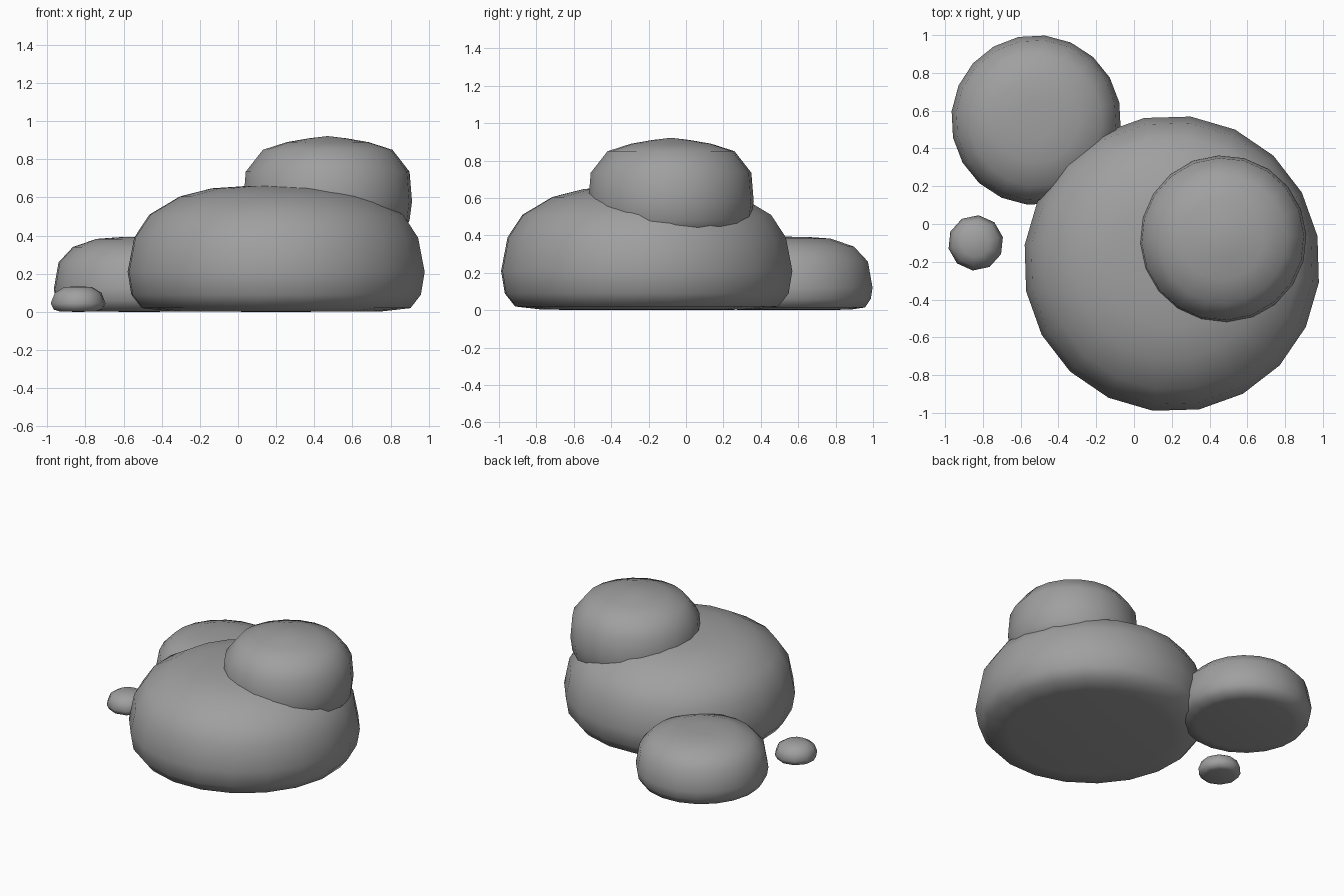
import bpy, bmesh, math

if "Cube" in bpy.data.objects:
    bpy.data.objects.remove(bpy.data.objects["Cube"], do_unlink=True)

stone = bpy.data.materials.new("stone_grey")
stone.use_nodes = True
grey = (0.35, 0.35, 0.35, 1)
stone.diffuse_color = grey
stone.node_tree.nodes["Principled BSDF"].inputs["Base Color"].default_value = grey


def boulder(name, centre, profile, sides, turn, depth=1.0):
    """Revolve (radius, height) pairs, closed by a pole at both ends."""
    bm = bmesh.new()
    rings = []
    for r, z in profile[1:-1]:
        rings.append([bm.verts.new((r * math.cos(a), depth * r * math.sin(a), z))
                      for a in (math.radians(turn) + math.tau * i / sides for i in range(sides))])
    bottom = bm.verts.new((0, 0, profile[0][1]))
    top = bm.verts.new((0, 0, profile[-1][1]))
    for i in range(sides):
        j = (i + 1) % sides
        bm.faces.new((bottom, rings[0][j], rings[0][i]))
        bm.faces.new((top, rings[-1][i], rings[-1][j]))
        for lo, hi in zip(rings, rings[1:]):
            bm.faces.new((lo[i], lo[j], hi[j], hi[i]))
    for f in bm.faces:
        f.smooth = True
    mesh = bpy.data.meshes.new(name)
    bm.to_mesh(mesh)
    bm.free()
    mesh.materials.append(stone)
    ob = bpy.data.objects.new(name, mesh)
    ob.location = (*centre, 0)
    bpy.context.collection.objects.link(ob)


# Large base boulder
boulder("large_boulder", (0.2, -0.21),
        [(0, 0), (0.56, 0.003), (0.71, 0.02), (0.765, 0.09), (0.785, 0.21), (0.75, 0.39),
         (0.67, 0.51), (0.51, 0.605), (0.34, 0.648), (0.16, 0.66), (0, 0.662)], 20, 10.7)

# Boulder resting on top
boulder("top_boulder", (0.47, -0.08),
        [(0, 0.37), (0.3, 0.375), (0.39, 0.41), (0.43, 0.48), (0.443, 0.58), (0.43, 0.735),
         (0.34, 0.85), (0.215, 0.89), (0.1, 0.91), (0, 0.922)], 20, 3)

# Low boulder behind
boulder("rear_boulder", (-0.518, 0.55),
        [(0, 0), (0.33, 0.003), (0.41, 0.015), (0.44, 0.06), (0.45, 0.12), (0.425, 0.26),
         (0.35, 0.34), (0.225, 0.383), (0.1, 0.392), (0, 0.393)], 20, 12)

# Small pebble
boulder("pebble", (-0.838, -0.1),
        [(0, 0), (0.1, 0.003), (0.13, 0.012), (0.147, 0.045), (0.125, 0.1),
         (0.075, 0.13), (0, 0.135)], 10, 12)
